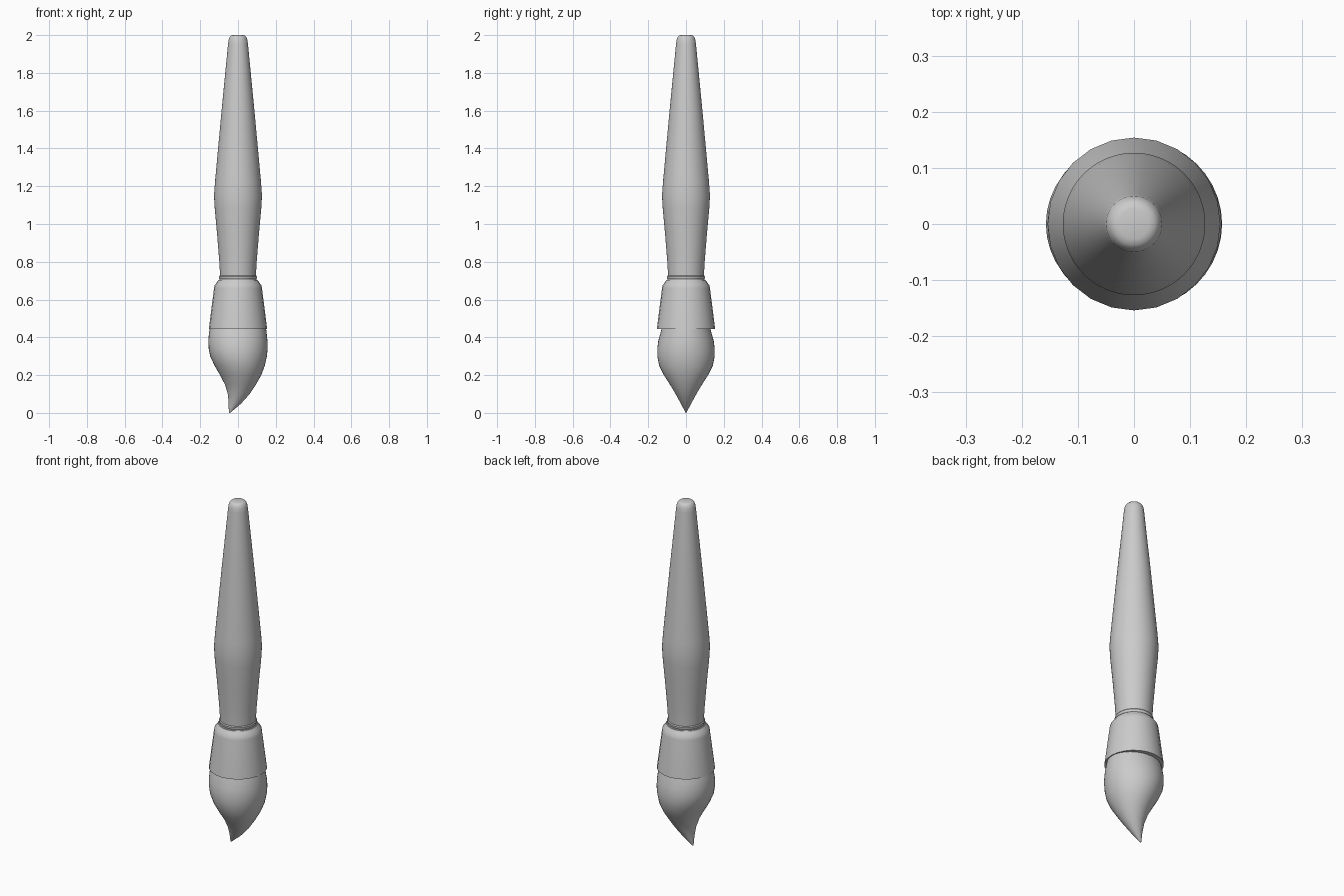
import bpy, bmesh, math

if "Cube" in bpy.data.objects:
    bpy.data.objects.remove(bpy.data.objects["Cube"])


def loft(name, rings, sides, angle=35):
    """Stack elliptical rings (z, x centre, x radius, y radius) and cap both ends."""
    bm = bmesh.new()
    loops = []
    for z, cx, rx, ry in rings:
        loops.append([bm.verts.new((cx + rx * math.cos(2 * math.pi * i / sides),
                                    ry * math.sin(2 * math.pi * i / sides), z))
                      for i in range(sides)])
    for a, b in zip(loops, loops[1:]):
        for i in range(sides):
            j = (i + 1) % sides
            bm.faces.new((a[i], a[j], b[j], b[i]))
    bm.faces.new(loops[0][::-1])
    bm.faces.new(loops[-1])
    bmesh.ops.recalc_face_normals(bm, faces=bm.faces)
    mesh = bpy.data.meshes.new(name)
    bm.to_mesh(mesh)
    bm.free()
    obj = bpy.data.objects.new(name, mesh)
    bpy.context.collection.objects.link(obj)
    bpy.ops.object.select_all(action='DESELECT')
    obj.select_set(True)
    bpy.context.view_layer.objects.active = obj
    bpy.ops.object.shade_smooth_by_angle(angle=math.radians(angle))
    return obj


def lathe(name, profile, sides):
    return loft(name, [(z, 0, r, r) for z, r in profile], sides)


# Tapered wooden handle with rounded tip
lathe("handle", [(0.69, 0.094), (0.73, 0.095), (0.80, 0.099), (0.95, 0.111),
                 (1.08, 0.123), (1.15, 0.127), (1.22, 0.122), (1.60, 0.087),
                 (1.95, 0.053), (1.975, 0.050), (1.99, 0.044), (1.997, 0.037),
                 (2.0, 0.027)], 48)

# Metal ferrule with a chamfered shoulder and thin collar
lathe("ferrule", [(0.445, 0.154), (0.66, 0.127), (0.675, 0.124), (0.69, 0.113),
                  (0.703, 0.104)], 24)
lathe("collar", [(0.70, 0.100), (0.708, 0.097), (0.714, 0.100),
                 (0.722, 0.100), (0.727, 0.096)], 48)

# Bristle tuft: left edge, right edge and half depth at each height
tuft = [(0.00, -0.048, -0.042, 0.002), (0.02, -0.049, -0.018, 0.012),
        (0.05, -0.049, 0.017, 0.028), (0.10, -0.054, 0.062, 0.055),
        (0.15, -0.069, 0.095, 0.085), (0.20, -0.095, 0.123, 0.117),
        (0.25, -0.124, 0.142, 0.142), (0.30, -0.147, 0.153, 0.152),
        (0.34, -0.155, 0.157, 0.152), (0.38, -0.157, 0.156, 0.147),
        (0.42, -0.154, 0.152, 0.136), (0.45, -0.149, 0.148, 0.128)]
loft("bristles", [(z, (l + r) / 2, (r - l) / 2, d) for z, l, r, d in tuft], 40)
